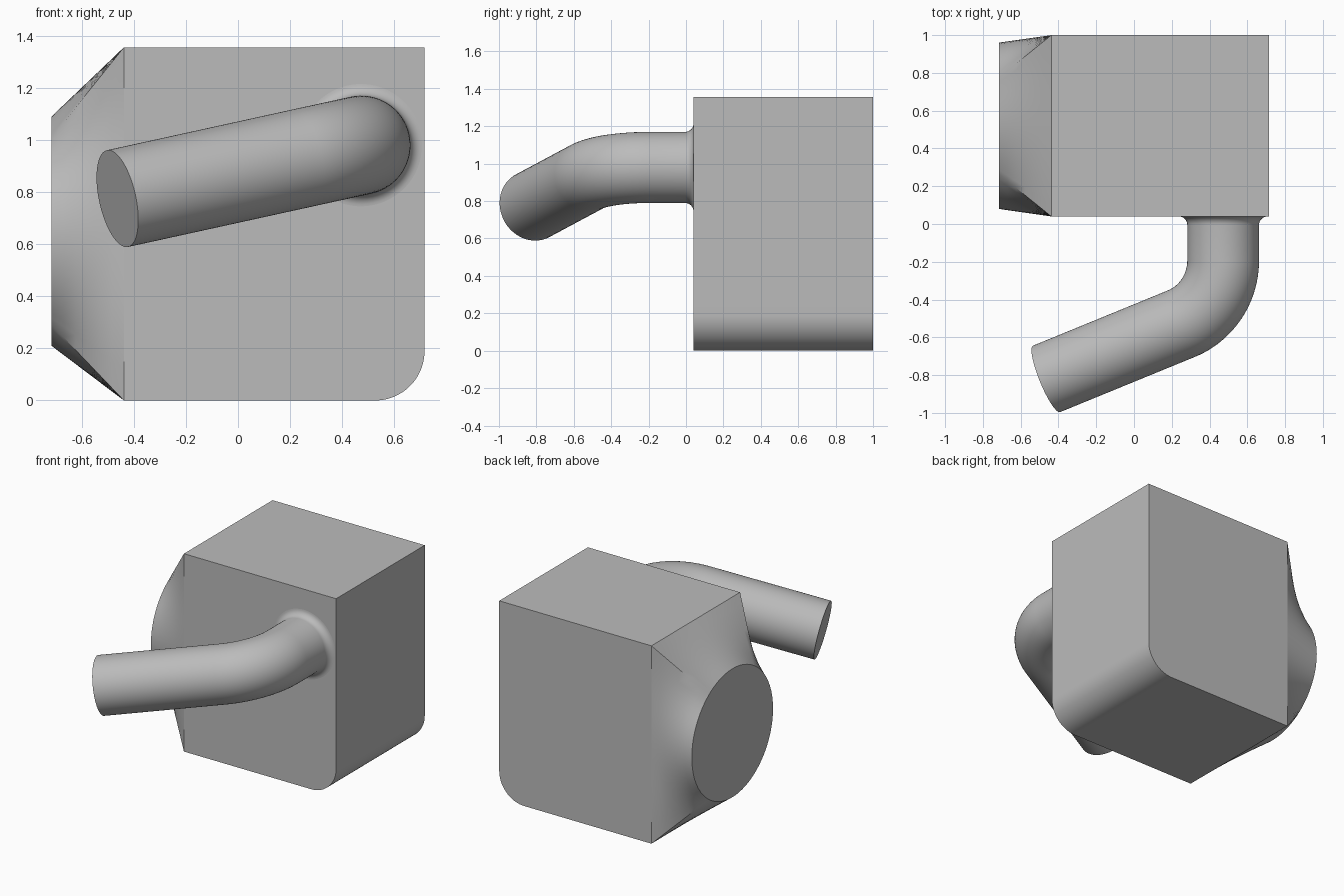
import bpy, bmesh
from math import sin, cos, pi, tan, atan2
from mathutils import Vector, Quaternion

if "Cube" in bpy.data.objects:
    bpy.data.objects.remove(bpy.data.objects["Cube"], do_unlink=True)

grey = bpy.data.materials.new("plain grey")
grey.use_nodes = True
grey.diffuse_color = (0.5, 0.5, 0.5, 1)
grey.node_tree.nodes["Principled BSDF"].inputs["Base Color"].default_value = (0.5, 0.5, 0.5, 1)


def finish(bm, name, angle):
    bmesh.ops.recalc_face_normals(bm, faces=bm.faces)
    mesh = bpy.data.meshes.new(name)
    bm.to_mesh(mesh)
    bm.free()
    mesh.materials.append(grey)
    ob = bpy.data.objects.new(name, mesh)
    bpy.context.collection.objects.link(ob)
    bpy.ops.object.select_all(action="DESELECT")
    ob.select_set(True)
    bpy.context.view_layer.objects.active = ob
    bpy.ops.object.shade_smooth_by_angle(angle=angle)
    return ob


def bridge(bm, a, b):
    n = len(a)
    for i in range(n):
        j = (i + 1) % n
        bm.faces.new((a[i], a[j], b[j], b[i]))


LEFT, RIGHT, FRONT, BACK, TOP = -0.438, 0.716, 0.04, 1.0, 1.356

# Block with one rounded lower edge, open where the nozzle joins
R = 0.19
profile = [(LEFT, TOP), (LEFT, 0)]
profile += [(RIGHT - R + R * sin(t), R - R * cos(t)) for t in [i * pi / 48 for i in range(25)]]
profile.append((RIGHT, TOP))
bm = bmesh.new()
front = [bm.verts.new((x, FRONT, z)) for x, z in profile]
back = [bm.verts.new((x, BACK, z)) for x, z in profile]
bm.faces.new(front)
bm.faces.new(back)
bridge(bm, front, back)
side = [f for f in bm.faces if all(v.co.x < LEFT + 0.001 for v in f.verts)]
bmesh.ops.recalc_face_normals(bm, faces=bm.faces)
bmesh.ops.delete(bm, geom=side, context="FACES_ONLY")
finish(bm, "block", 0.5)

# Nozzle blending the block's rectangular side into a round end
cy, cz, rad = (FRONT + BACK) / 2, 0.65, 0.44
hy, hz = (BACK - FRONT) / 2, TOP / 2
corner = atan2(hz, hy)
stops = [-corner, corner, pi - corner, pi + corner, 2 * pi - corner]
angles = []
for a, b in zip(stops, stops[1:]):
    angles += [a + (b - a) * i / 20 for i in range(20)]
bm = bmesh.new()
rows = []
for k in range(7):
    f = k / 6
    row = []
    for t in angles:
        s = 1 / max(abs(cos(t)) / hy, abs(sin(t)) / hz)
        p = Vector((LEFT, cy + s * cos(t), hz + s * sin(t)))
        q = Vector((-RIGHT, cy + rad * cos(t), cz + rad * sin(t)))
        row.append(bm.verts.new(p.lerp(q, f)))
    rows.append(row)
for a, b in zip(rows, rows[1:]):
    bridge(bm, a, b)
bm.faces.new(rows[-1])
finish(bm, "nozzle", 0.5)

# Bent pipe with a flared root, swept along straight, arc, straight
r, bend, flare = 0.19, 0.36, 0.045
elbow = Vector((0.472, -0.437, 0.98))
end = Vector((-0.463, -0.82, 0.775))
d0 = Vector((0, -1, 0))
d1 = (end - elbow).normalized()
axis = d0.cross(d1).normalized()
turn = d0.angle(d1)
start = elbow - d0 * bend * tan(turn / 2)
centre = start + axis.cross(d0) * bend
path = []
for i in range(9):
    t = i * pi / 16
    path.append((Vector((elbow.x, FRONT - flare * sin(t), elbow.z)), 0, r + flare * (1 - sin(t)) if i < 8 else r))
    # quarter-round fillet: offset depth pairs with the cosine of the sweep
    path[-1] = (Vector((elbow.x, FRONT - flare * (1 - cos(t)), elbow.z)), 0, r + flare * (1 - sin(t)))
for i in range(25):
    a = turn * i / 24
    path.append((centre + Quaternion(axis, a) @ (start - centre), a, r))
path.append((end, turn, r))
u, v = axis, axis.cross(d0)
bm = bmesh.new()
rings = []
for p, a, radius in path:
    q = Quaternion(axis, a)
    rings.append([bm.verts.new(p + q @ (u * cos(t) + v * sin(t)) * radius)
                  for t in [i * pi / 32 for i in range(64)]])
for a, b in zip(rings, rings[1:]):
    bridge(bm, a, b)
bm.faces.new(rings[-1])
finish(bm, "bent_pipe", 0.6)
